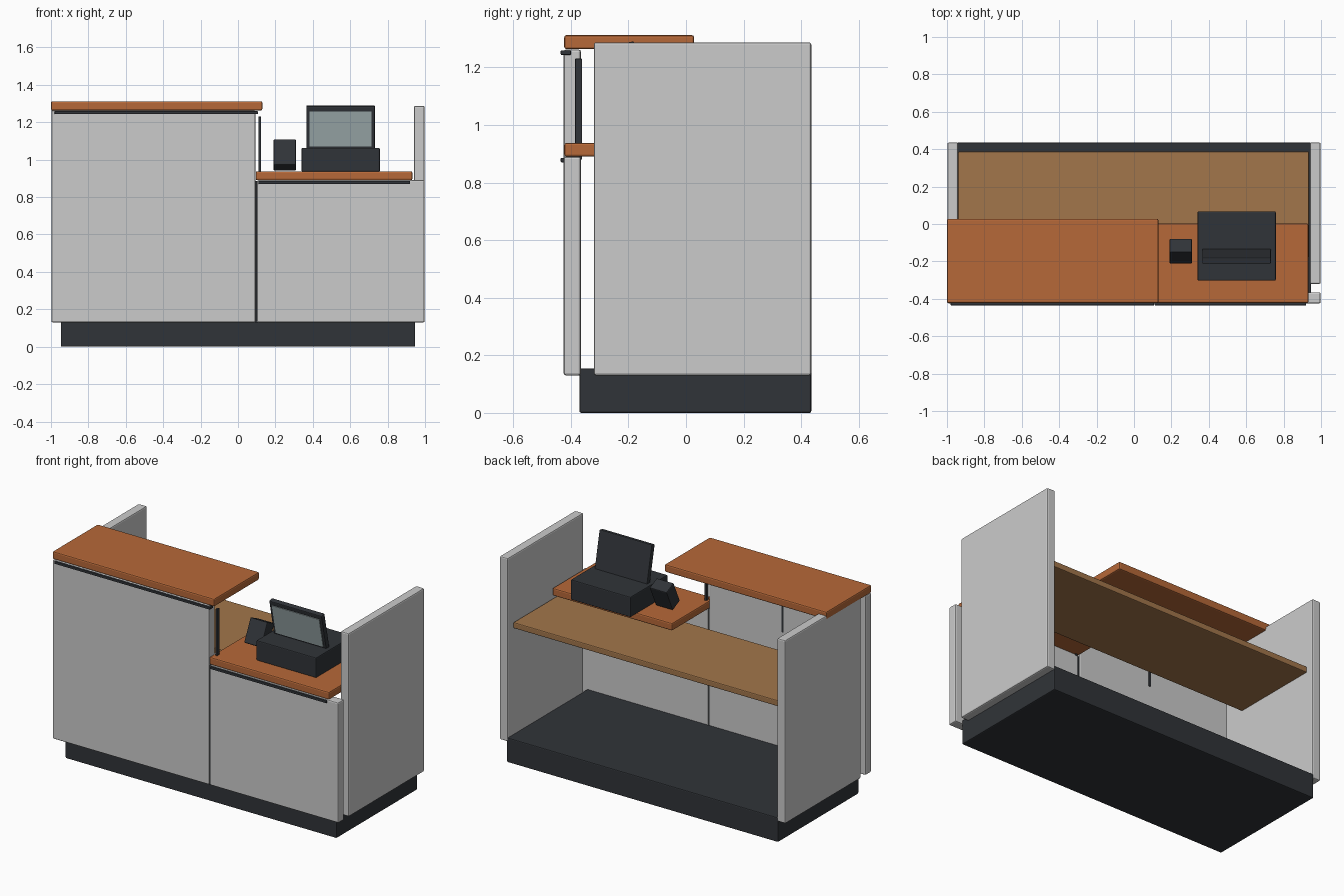
import bpy
import math

if "Cube" in bpy.data.objects:
    bpy.data.objects.remove(bpy.data.objects["Cube"])


def material(name, rgb):
    m = bpy.data.materials.new(name)
    m.diffuse_color = (*rgb, 1)
    m.use_nodes = True
    m.node_tree.nodes["Principled BSDF"].inputs["Base Color"].default_value = m.diffuse_color
    return m


ORANGE = material("orange_top", (0.47, 0.14, 0.04))
TAN = material("tan_wood", (0.36, 0.18, 0.07))
DARK = material("dark_trim", (0.03, 0.034, 0.04))
GLASS = material("screen_glass", (0.36, 0.44, 0.45))


def box(name, x, y, z, mat=None, bevel=0.006, tilt=0):
    """Chamfered box from (min, max) ranges, optionally tilted about x."""
    bpy.ops.mesh.primitive_cube_add(size=1)
    o = bpy.context.object
    o.name = name
    rng = (x, y, z)
    for v in o.data.vertices:
        for i in range(3):
            v.co[i] *= rng[i][1] - rng[i][0]
    o.location = [(r[0] + r[1]) / 2 for r in rng]
    o.rotation_euler.x = math.radians(tilt)
    if bevel:
        b = o.modifiers.new("bevel", 'BEVEL')
        b.width = bevel
        b.segments = 2
    if mat:
        o.data.materials.append(mat)
    return o


# Plinth and side walls
box("plinth", (-0.947, 0.947), (-0.37, 0.435), (0, 0.155), DARK)
for side, s in (("left", -1), ("right", 1)):
    a, b = sorted((s * 0.94, s * 0.998))
    box(side + "_side_panel", (a, b), (-0.32, 0.435), (0.13, 1.287), None, 0.008)

# Front panels with the dark seam between them
box("tall_front_panel", (-0.998, 0.094), (-0.425, -0.365), (0.13, 1.262), None, 0.008)
box("low_front_panel", (0.102, 0.998), (-0.425, -0.365), (0.13, 0.89), None, 0.008)
box("front_seam", (0.09, 0.106), (-0.419, -0.37), (0.13, 0.885), DARK, 0)

# Counter tops and the shadow trims under their front edges
box("high_counter", (-1, 0.13), (-0.423, 0.028), (1.263, 1.312), ORANGE, 0.008)
box("low_counter", (0.095, 0.932), (-0.423, 0.003), (0.89, 0.938), ORANGE, 0.008)
box("high_trim", (-0.98, 0.108), (-0.435, -0.40), (1.243, 1.259), DARK, 0.003)
box("low_trim", (0.11, 0.92), (-0.435, -0.40), (0.87, 0.886), DARK, 0.003)

# Upright supports behind the tall panel
for name, x in (("middle", -0.42), ("end", 0.117)):
    box(name + "_upright", (x - 0.007, x + 0.007), (-0.385, -0.361), (0.88, 1.23), DARK, 0.002)

# Staff-side work surface
box("work_surface", (-0.94, 0.935), (-0.18, 0.388), (0.83, 0.868), TAN)

# Till with forward-leaning screen
box("till_base", (0.34, 0.758), (-0.303, 0.068), (0.935, 1.063), DARK)
box("till_screen", (0.365, 0.732), (-0.188, -0.156), (1.052, 1.29), DARK, 0.005, 12)
glass = box("till_glass", (0.383, 0.714), (-0.191, -0.185), (1.07, 1.262), GLASS, 0, 12)
glass.location = (0.5485, -0.172 - 0.016 * math.cos(math.radians(12)),
                  1.168 - 0.016 * math.sin(math.radians(12)))

# Card reader leaning back
box("card_reader", (0.19, 0.31), (-0.185, -0.105), (0.95, 1.1), DARK, 0.006, -25)
